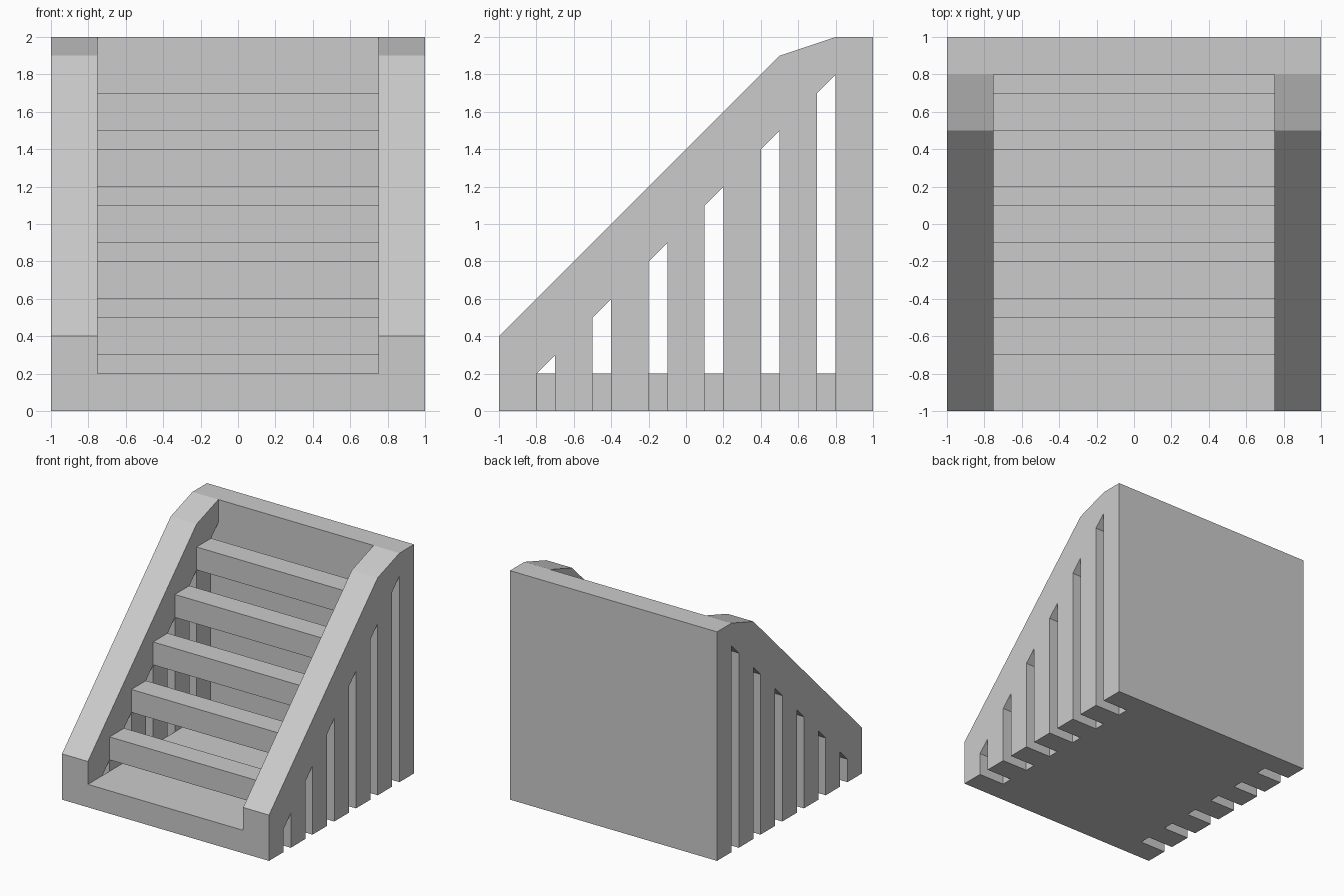
import bpy, bmesh

if "Cube" in bpy.data.objects:
    bpy.data.objects.remove(bpy.data.objects["Cube"])

INNER, OUTER = 0.75, 1.0      # inner and outer x of the side walls
PITCH = 0.3                   # rise and run of one stair


def extrude_profile(name, profile, x0, x1):
    """Extrude a closed (y, z) outline from x0 to x1."""
    bm = bmesh.new()
    face = bm.faces.new([bm.verts.new((x0, y, z)) for y, z in profile])
    res = bmesh.ops.extrude_face_region(bm, geom=[face])
    moved = [v for v in res["geom"] if isinstance(v, bmesh.types.BMVert)]
    bmesh.ops.translate(bm, verts=moved, vec=(x1 - x0, 0, 0))
    bmesh.ops.recalc_face_normals(bm, faces=bm.faces)
    mesh = bpy.data.meshes.new(name)
    bm.to_mesh(mesh)
    bm.free()
    obj = bpy.data.objects.new(name, mesh)
    bpy.context.collection.objects.link(obj)
    return obj


def box(name, x, y0, y1, z0, z1):
    return extrude_profile(name, [(y0, z0), (y1, z0), (y1, z1), (y0, z1)], -x, x)


# Side walls: sloped outline with six slots open at the bottom
outline = [(1, 0), (1, 2), (0.8, 2), (0.5, 1.9), (-1, 0.4), (-1, 0)]
for i in range(6):
    y, z = -0.8 + PITCH * i, 0.2 + PITCH * i
    outline += [(y, 0), (y, z), (y + 0.1, z + 0.1), (y + 0.1, 0)]
extrude_profile("side_wall_right", outline, INNER, OUTER)
extrude_profile("side_wall_left", outline, -OUTER, -INNER)

# Base slab and back wall between the side walls
extrude_profile("base_and_back_wall",
                [(-1, 0), (1, 0), (1, 2), (0.8, 2), (0.8, 0.2), (-1, 0.2)],
                -INNER, INNER)

# Open stair treads
for i in range(5):
    y, z = -0.7 + PITCH * i, 0.3 + PITCH * i
    box(f"tread_{i + 1}", INNER, y, y + 0.2, z, z + 0.2)
